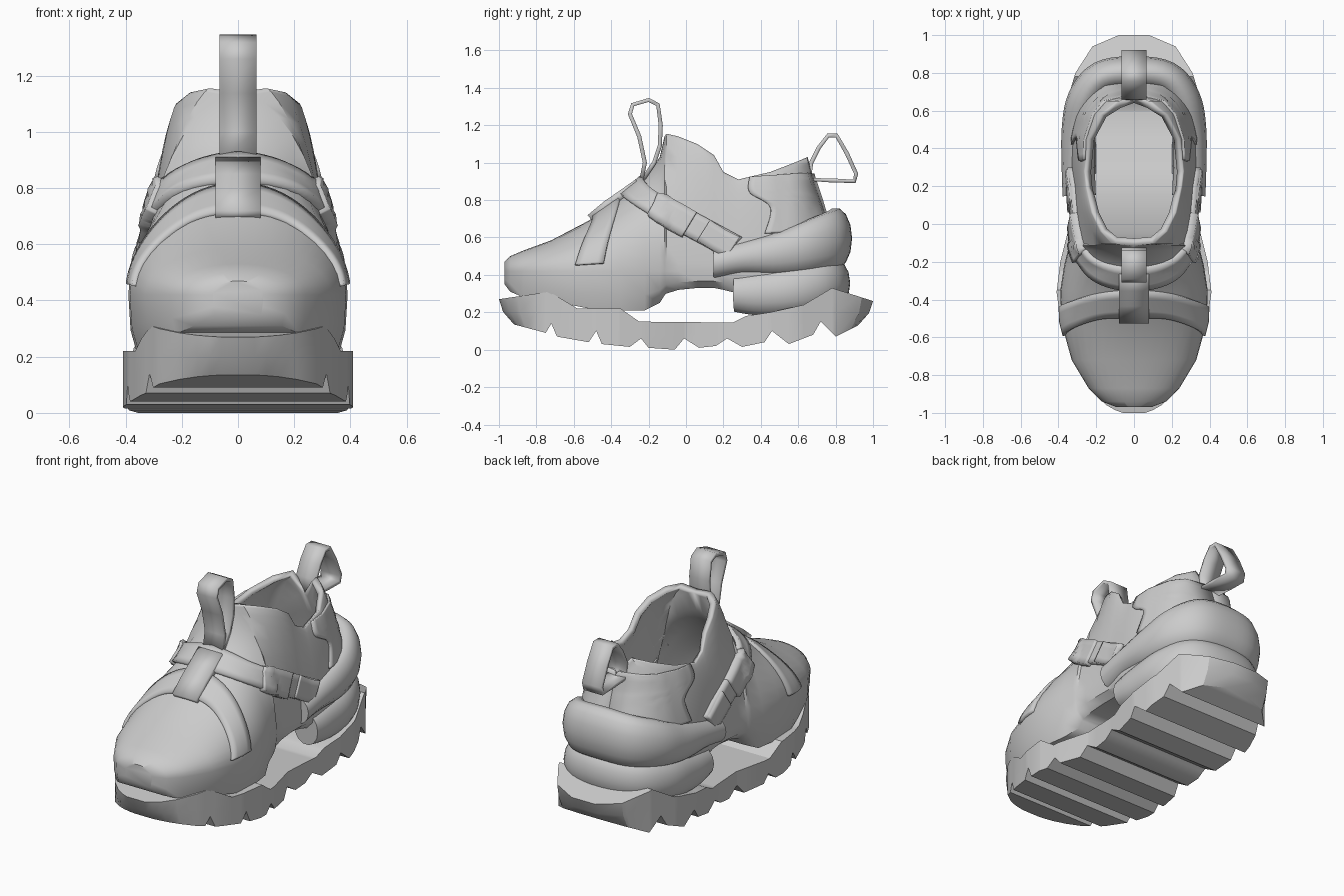
import bpy, bmesh, math
from mathutils import Vector

cube = bpy.data.objects.get("Cube")
if cube:
    bpy.data.objects.remove(cube, do_unlink=True)

grey = bpy.data.materials.new("plain grey")
grey.use_nodes = True
grey.diffuse_color = (0.6, 0.6, 0.6, 1)
grey.node_tree.nodes["Principled BSDF"].inputs["Base Color"].default_value = (0.6, 0.6, 0.6, 1)


def lerp_table(table, y):
    """Interpolate rows of a table by their first entry."""
    if y <= table[0][0]:
        return table[0]
    for a, b in zip(table, table[1:]):
        if y <= b[0]:
            t = (y - a[0]) / (b[0] - a[0])
            return tuple(p + (q - p) * t for p, q in zip(a, b))
    return table[-1]


def spline(points, steps):
    """Smooth path through points of any dimension."""
    out = []
    last = len(points) - 1
    for i in range(last):
        p0, p1 = points[max(i - 1, 0)], points[i]
        p2, p3 = points[i + 1], points[min(i + 2, last)]
        for k in range(steps):
            t = k / steps
            out.append(tuple(
                b + t * ((c - a) + t * (2 * a - 5 * b + 4 * c - d + t * (3 * b - a - 3 * c + d))) / 2
                for a, b, c, d in zip(p0, p1, p2, p3)))
    return out + [tuple(points[-1])]


def loft(name, rings, closed=True, caps=True, thickness=0, offset=0, angle=40):
    """Skin a row of equal point loops into one object."""
    bm = bmesh.new()
    rows = [[bm.verts.new(p) for p in ring] for ring in rings]
    count = len(rows[0])
    for r0, r1 in zip(rows, rows[1:]):
        for j in range(count if closed else count - 1):
            k = (j + 1) % count
            bm.faces.new((r0[j], r1[j], r1[k], r0[k]))
    if caps:
        bm.faces.new(rows[0])
        bm.faces.new(rows[-1])
    bmesh.ops.remove_doubles(bm, verts=bm.verts, dist=0.0005)
    bmesh.ops.recalc_face_normals(bm, faces=bm.faces)
    mesh = bpy.data.meshes.new(name)
    bm.to_mesh(mesh)
    bm.free()
    obj = bpy.data.objects.new(name, mesh)
    bpy.context.collection.objects.link(obj)
    mesh.materials.append(grey)
    if thickness:
        mod = obj.modifiers.new("thickness", "SOLIDIFY")
        mod.thickness = thickness
        mod.offset = offset
    bpy.ops.object.select_all(action="DESELECT")
    obj.select_set(True)
    bpy.context.view_layer.objects.active = obj
    bpy.ops.object.shade_smooth_by_angle(angle=math.radians(angle))
    return obj


# Sole: a toothed side profile limited by the footprint, tucked under at both ends
footprint = [(-1, .06), (-.985, .1), (-.96, .145), (-.9, .21), (-.8, .28), (-.65, .345),
             (-.5, .39), (-.36, .41), (-.2, .39), (0, .34), (.2, .35), (.45, .38), (.6, .37),
             (.8, .31), (.94, .22), (1, .08)]
sole_top = [(-1, .27), (-.73, .31), (-.58, .22), (-.35, .22), (-.25, .15), (.25, .145),
            (.32, .18), (.45, .2), (.63, .24), (.78, .33), (1, .26)]
sole_bottom = [(-.92, .135), (-.75, .09), (-.72, .14), (-.69, .07),
               (-.52, .04), (-.48, .1), (-.45, .03), (-.3, .015), (-.24, .06), (-.2, .01),
               (-.06, 0), (-.01, .06), (.07, .01), (.16, .02), (.22, .06), (.3, .015),
               (.42, .04), (.46, .1), (.55, .03), (.68, .08), (.72, .15), (.8, .07),
               (.92, .13)]


def tuck(y, amount):
    return math.copysign(min(abs(y), .8) + max(abs(y) - .8, 0) * amount, y)


rings = []
for y in sorted({row[0] for row in footprint + sole_top + sole_bottom}):
    w, top = lerp_table(footprint, y)[1], lerp_table(sole_top, y)[1]
    y_low, y_mid = tuck(y, .6), tuck(y, .89)
    low = lerp_table(sole_bottom, y_low)[1]
    mid = (low + top) / 2
    rings.append([(-w, y_low, low), (w, y_low, low), (w, y_mid, mid),
                  (w, y, top), (-w, y, top), (-w, y_mid, mid)])
loft("sole", rings, angle=32)

# Upper: y, underside, crest height, half width, half opening, side straightness
body = [(-.97, .35, .47, .09, 0, 1), (-.94, .31, .5, .17, 0, 1), (-.87, .28, .53, .24, 0, .95),
        (-.72, .26, .585, .33, 0, .95), (-.52, .22, .69, .385, 0, 1), (-.35, .21, .81, .39, 0, 1),
        (-.22, .21, .92, .37, 0, 1.1), (-.14, .25, 1.03, .35, 0, 1.1),
        (-.115, .29, 1.14, .345, 0, 1.1), (-.105, .3, 1.155, .34, .1, 1.4),
        (-.04, .32, 1.14, .335, .17, 1.5),
        (.06, .33, 1.1, .33, .22, 1.5), (.15, .33, 1.04, .33, .24, 1.5),
        (.2, .32, .95, .33, .25, 1.4), (.28, .3, .91, .34, .26, 1.4), (.45, .22, .95, .34, .24, 1.4),
        (.58, .2, 1, .32, .17, 1.4), (.65, .2, 1.03, .29, .08, 1.4), (.68, .2, .92, .27, 0, 1.2),
        (.72, .22, .8, .24, 0, 1), (.78, .25, .6, .17, 0, 1), (.82, .3, .46, .07, 0, 1)]
WAIST = .42


def side_point(row, angle):
    y, _, top, w, opening, power = row
    c, s = max(math.cos(angle), 0) ** power, math.sin(angle) ** power
    return (opening + (w - opening) * c, y, WAIST + (top - WAIST) * s)


rings = []
for row in body:
    y, low, w = row[0], row[1], row[3]
    half = [side_point(row, math.pi / 2 * (1 - k / 10)) for k in range(11)]
    half += [(w * .98, y, low + (WAIST - low) * .4), (w * (.92 if y < -.2 else .85), y, low)]
    rings.append(half + [(-x, yy, z) for x, yy, z in reversed(half)])
loft("upper", rings, closed=False, thickness=.04, offset=-1)


def skin(y, z):
    """Point on the upper's left side at a given depth and height."""
    row = lerp_table(body, y)
    s = min(max((z - WAIST) / (row[2] - WAIST), 0), 1)
    return side_point(row, math.asin(s ** (1 / row[5])))


def band(name, rear, front, thickness, joined=False, across=4):
    """Strip on the skin between two edges given in side view."""
    rows = []
    for a, b in zip(spline(rear, 8), spline(front, 8)):
        rows.append([skin(*Vector(a).lerp(Vector(b), k / across)) for k in range(across + 1)])
    other = [[(-x, y, z) for x, y, z in r] for r in rows]
    if joined:
        loft(name, rows + other[::-1], False, False, thickness)
    else:
        loft("left_" + name, rows, False, False, thickness)
        loft("right_" + name, other, False, False, thickness)


# Straps, buckles and heel overlay
band("toe_strap", [(-.44, .46), (-.41, .6), (-.37, .74), (-.35, .812)],
     [(-.59, .45), (-.55, .56), (-.5, .67), (-.49, .708)], .03, True)
band("instep_strap", [(.3, .6), (0, .76), (-.16, .84), (-.23, .912)],
     [(.2, .5), (-.06, .64), (-.24, .75), (-.34, .818)], .05, True)
band("buckle", [(.06, .73), (-.03, .78), (-.13, .83)],
     [(-.02, .6), (-.11, .65), (-.2, .71)], .08)
band("strap_end", [(.29, .6), (.21, .64), (.13, .69)], [(.22, .49), (.14, .53), (.06, .58)], .07)
band("heel_overlay", [(.775, .64), (.735, .77), (.7, .87), (.675, .945)],
     [(.42, .62), (.45, .76), (.34, .84), (.34, .92)], .025, across=10)


# Padded rolls wrapped around the heel: x, y, z, half height
def heel_roll(name, stations, depth):
    path = spline(stations + [(-x, y, z, h) for x, y, z, h in stations[-2::-1]], 5)
    rings = []
    for i, (x, y, z, h) in enumerate(path):
        a, b = path[max(i - 1, 0)], path[min(i + 1, len(path) - 1)]
        out = Vector((b[1] - a[1], a[0] - b[0], 0)).normalized()
        rings.append([Vector((x, y, z + h * math.sin(math.tau * k / 14)))
                      + out * depth * math.cos(math.tau * k / 14) for k in range(14)])
    loft(name, rings, angle=50)


heel_roll("upper_heel_roll", [(.29, .15, .46, .085), (.295, .3, .49, .09), (.295, .5, .515, .12),
                              (.265, .66, .555, .145), (.17, .775, .585, .16), (0, .8, .595, .165)],
          .088)
heel_roll("lower_heel_roll", [(.28, .26, .3, .1), (.29, .4, .3, .12), (.28, .6, .32, .13),
                              (.19, .75, .35, .135), (0, .79, .355, .135)], .088)


# Webbing ribbons in the centre plane
def ribbon(name, path, half_width, thickness):
    loft(name, [[(-half_width, y, z), (half_width, y, z)] for y, z in path],
         False, False, thickness, angle=30)


ribbon("centre_tab", [(-.51, .7), (-.42, .775), (-.34, .83), (-.255, .89)], .08, .05)
ribbon("front_pull_loop", [(-.24, .9), (-.22, 1), (-.25, 1.14), (-.3, 1.26), (-.285, 1.31),
                           (-.2, 1.335), (-.15, 1.31), (-.135, 1.2), (-.14, 1.09),
                           (-.17, 1), (-.23, .91)], .065, .022)
ribbon("heel_pull_loop", [(.66, .91), (.67, 1), (.71, 1.08), (.76, 1.145), (.805, 1.145),
                          (.86, 1.05), (.91, .94), (.9, .9), (.78, .905), (.66, .91)], .065, .022)
